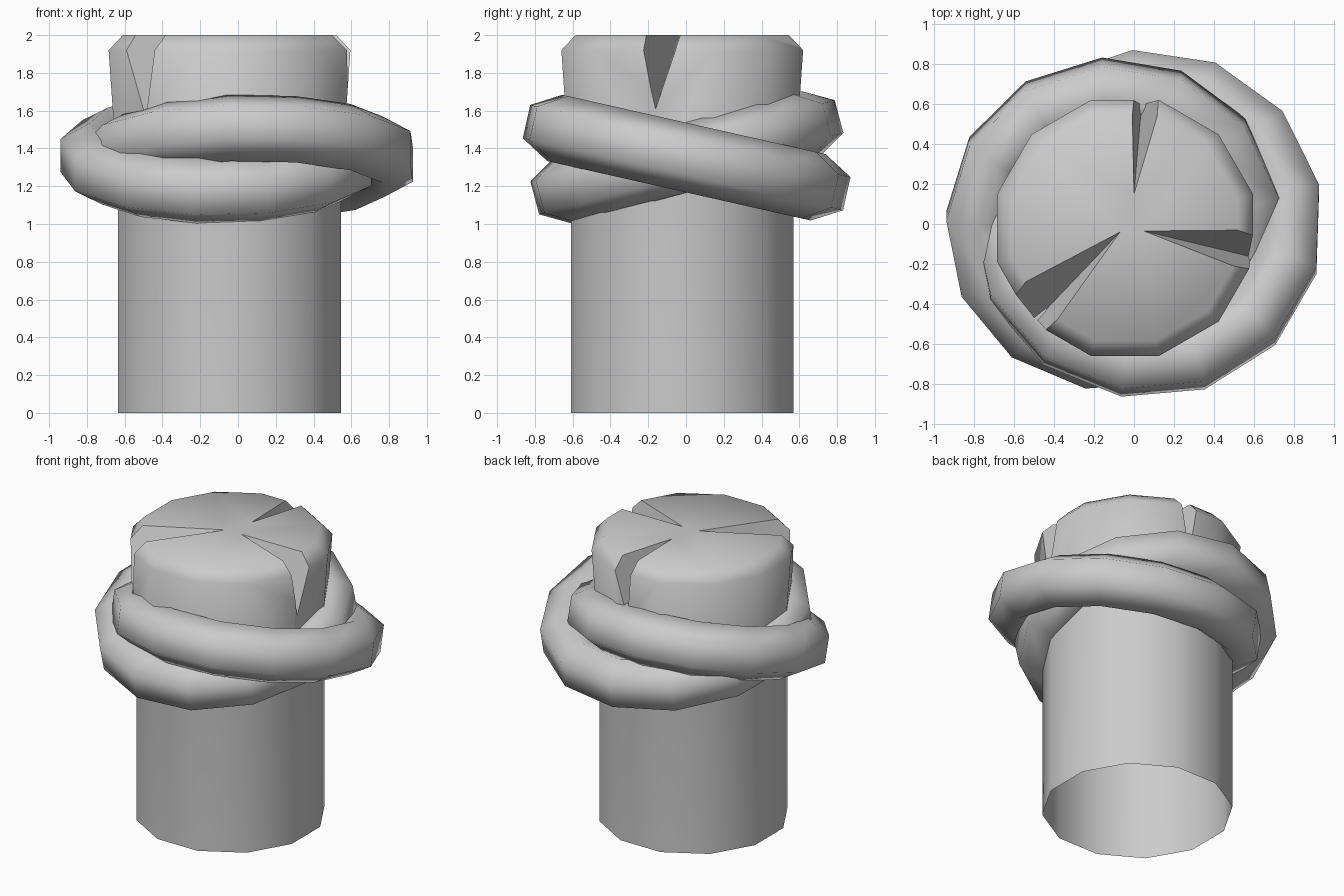
import bpy, bmesh, math
from mathutils import Vector, Matrix

if "Cube" in bpy.data.objects:
    bpy.data.objects.remove(bpy.data.objects["Cube"])

CX, CY = -0.045, -0.02


def make_object(name, bm):
    bmesh.ops.recalc_face_normals(bm, faces=bm.faces)
    mesh = bpy.data.meshes.new(name)
    bm.to_mesh(mesh)
    bm.free()
    obj = bpy.data.objects.new(name, mesh)
    bpy.context.collection.objects.link(obj)
    return obj


def activate(obj):
    bpy.ops.object.select_all(action='DESELECT')
    obj.select_set(True)
    bpy.context.view_layer.objects.active = obj


# Post: twelve-sided, flaring slightly to a chamfered top (apothem, height)
bm = bmesh.new()
rings = []
for apothem, z in [(0.59, 0), (0.59, 1.2), (0.64, 1.92), (0.565, 2.0)]:
    r = apothem / math.cos(math.pi / 12)
    rings.append([bm.verts.new((CX + r * math.cos(a), CY + r * math.sin(a), z))
                  for a in [math.radians(15 + 30 * i) for i in range(12)]])
for low, high in zip(rings, rings[1:]):
    for i in range(12):
        j = (i + 1) % 12
        bm.faces.new((low[i], low[j], high[j], high[i]))
bm.faces.new(rings[0])
bm.faces.new(rings[-1])
post = make_object("post", bm)

# Split notches: inner tip, two top rim points, bottom rim point
notches = [
    ((0.05, -0.035, 2), (0.60, -0.03, 2), (0.60, -0.25, 2), (0.61, -0.17, 1.58)),
    ((0.0, 0.15, 2), (-0.01, 0.62, 2), (0.14, 0.62, 2), (0.04, 0.62, 1.58)),
    ((-0.07, -0.04, 2), (-0.60, -0.32, 2), (-0.40, -0.50, 2), (-0.48, -0.47, 1.58)),
]
for tip, left, right, bottom in notches:
    tip, left, right, bottom = map(Vector, (tip, left, right, bottom))
    left = bottom + (left - bottom) * 1.2
    right = bottom + (right - bottom) * 1.2
    bm = bmesh.new()
    for p in (tip, *[tip + (q - tip) * 1.4 for q in (left, right, bottom)]):
        bm.verts.new(p)
    bmesh.ops.convex_hull(bm, input=bm.verts[:])
    cutter = make_object("notch_cutter", bm)
    cutter.hide_render = True
    activate(post)
    mod = post.modifiers.new("notch", 'BOOLEAN')
    mod.operation = 'DIFFERENCE'
    mod.solver = 'EXACT'
    mod.object = cutter
    bpy.ops.object.modifier_apply(modifier=mod.name)
    bpy.data.objects.remove(cutter)

# Open underside
bm = bmesh.new()
bm.from_mesh(post.data)
base = [f for f in bm.faces if all(v.co.z < 0.001 for v in f.verts)]
bmesh.ops.delete(bm, geom=base, context='FACES_ONLY')
bm.to_mesh(post.data)
bm.free()
activate(post)
bpy.ops.object.shade_smooth_by_angle(angle=math.radians(50))


# Rope loops: six-sided tubes around thirteen-sided rings, tilted opposite ways
def rope_loop(name, x, radius, tube, tilt, offset, n=13, m=6):
    bm = bmesh.new()
    grid = []
    for i in range(n):
        a = math.radians(offset) + 2 * math.pi * i / n
        row = []
        for k in range(m):
            b = math.radians(30) + 2 * math.pi * k / m
            r = radius + tube * math.cos(b)
            row.append(bm.verts.new((r * math.cos(a), r * math.sin(a), tube * math.sin(b))))
        grid.append(row)
    for i in range(n):
        for k in range(m):
            p, q, l = grid[i], grid[(i + 1) % n], (k + 1) % m
            bm.faces.new((p[k], q[k], q[l], p[l]))
    bmesh.ops.transform(bm, verts=bm.verts, matrix=Matrix.Translation((x, 0, 1.352))
                        @ Matrix.Rotation(math.radians(tilt), 4, 'X'))
    obj = make_object(name, bm)
    activate(obj)
    bpy.ops.object.shade_smooth()


rope_loop("rope_loop_front_high", 0.07, 0.72, 0.18, -12.7, 12)
rope_loop("rope_loop_back_high", -0.10, 0.685, 0.18, 15, 11)
